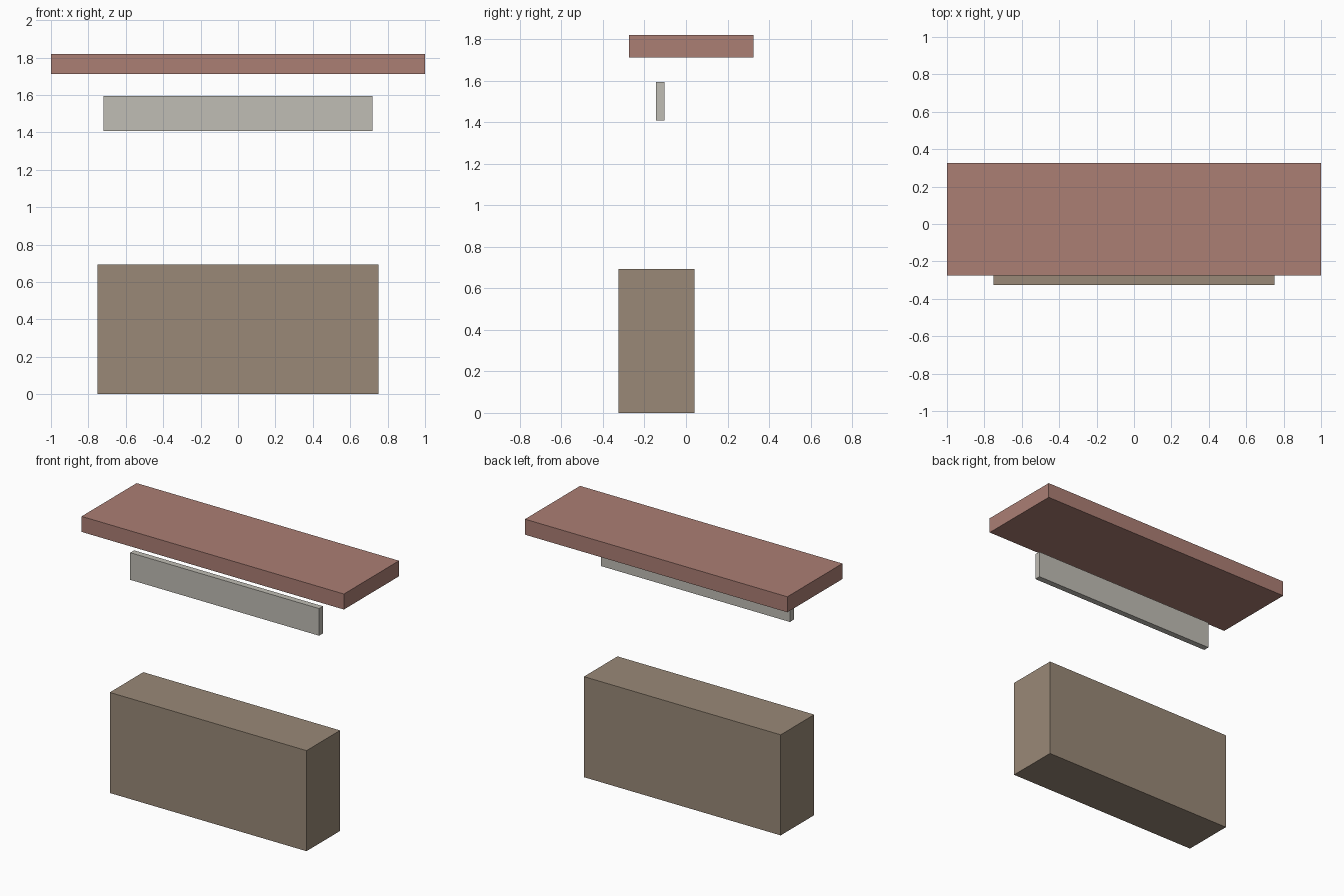
import bpy

if "Cube" in bpy.data.objects:
    bpy.data.objects.remove(bpy.data.objects["Cube"])


def box(name, lo, hi, color=None):
    """Axis-aligned box spanning the corners lo and hi."""
    centre = [(a + b) / 2 for a, b in zip(lo, hi)]
    bpy.ops.mesh.primitive_cube_add(size=1, location=centre)
    ob = bpy.context.object
    ob.name = name
    ob.scale = [b - a for a, b in zip(lo, hi)]
    bpy.ops.object.transform_apply(location=False, rotation=False, scale=True)
    if color:
        mat = bpy.data.materials.new(name + "_colour")
        mat.diffuse_color = (*color, 1)
        mat.use_nodes = True
        mat.node_tree.nodes["Principled BSDF"].inputs["Base Color"].default_value = mat.diffuse_color
        ob.data.materials.append(mat)
    return ob


# Counter standing on the ground
box("counter", (-0.75, -0.325, 0), (0.75, 0.04, 0.693), (0.32, 0.25, 0.185))

# Thin sign board hanging under the canopy
box("sign_board", (-0.72, -0.145, 1.408), (0.72, -0.103, 1.595), (0.53, 0.51, 0.46))

# Canopy slab on top
box("canopy", (-1, -0.275, 1.713), (1, 0.325, 1.82), (0.41, 0.21, 0.175))
